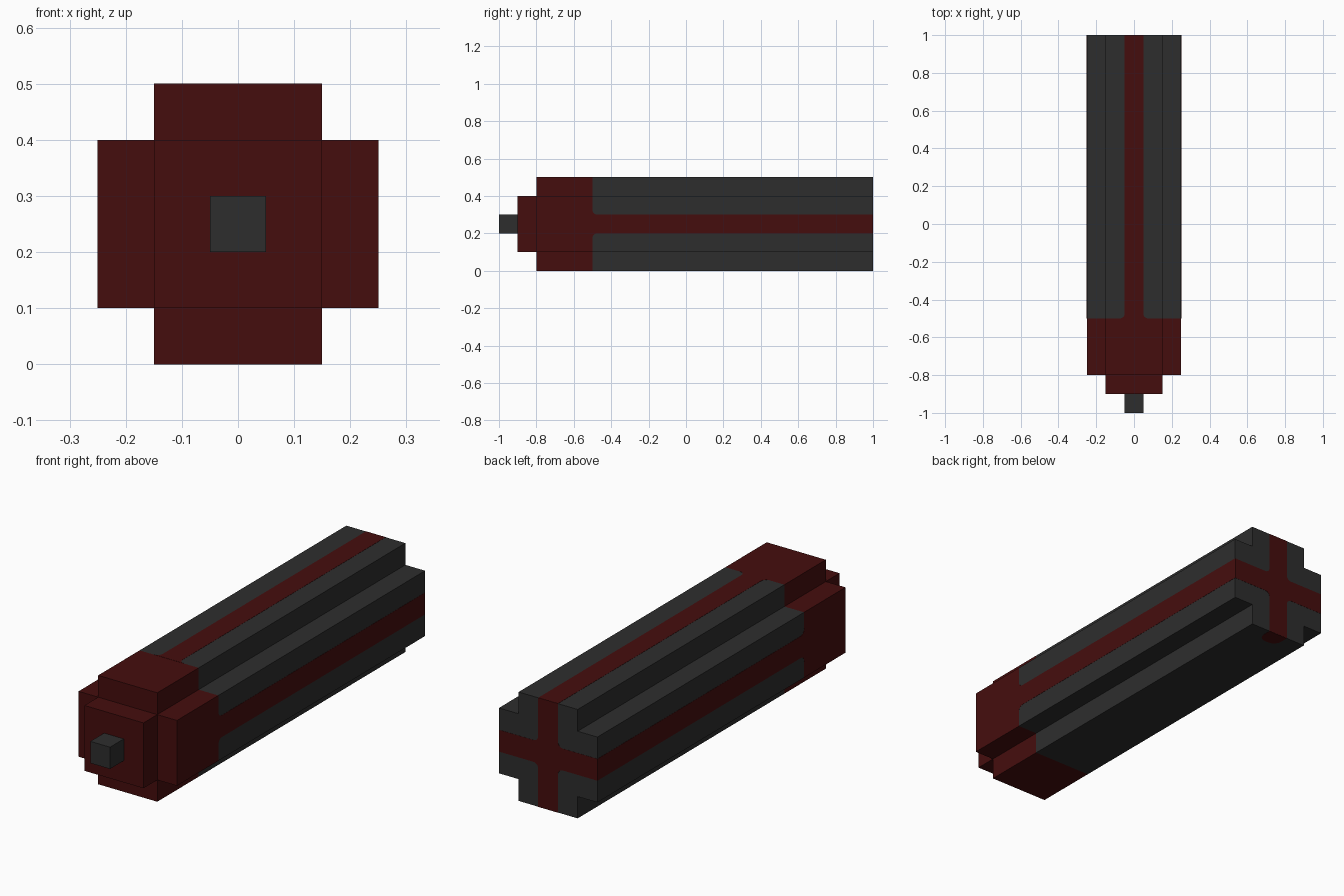
import bpy, bmesh, math
from mathutils import Vector

if "Cube" in bpy.data.objects:
    bpy.data.objects.remove(bpy.data.objects["Cube"])


def material(name, rgb):
    m = bpy.data.materials.new(name)
    m.diffuse_color = (*rgb, 1.0)
    m.use_nodes = True
    m.node_tree.nodes["Principled BSDF"].inputs["Base Color"].default_value = m.diffuse_color
    return m


GREY = material("charcoal grey", (0.027, 0.027, 0.027))
RED = material("dark red", (0.060, 0.004, 0.004))
X, Y, Z = Vector((1, 0, 0)), Vector((0, 1, 0)), Vector((0, 0, 1))
MID = 0.25       # height of the centre axis
PLATE = 0.0008   # how far painted plates stand proud
HALF = 0.05      # half width of a stripe
R = 0.025        # rounding where stripes meet other red areas


def prism(name, outline, origin, u, v, n, depth, mats, cut_y=None):
    """Extrude a 2D outline (in u, v) along n; optionally recolour ahead of cut_y."""
    bm = bmesh.new()
    origin = Vector(origin)
    face = bm.faces.new([bm.verts.new(origin + u * a + v * b) for a, b in outline])
    ext = bmesh.ops.extrude_face_region(bm, geom=[face])
    moved = [g for g in ext["geom"] if isinstance(g, bmesh.types.BMVert)]
    bmesh.ops.translate(bm, verts=moved, vec=n * depth)
    if cut_y is not None:
        bmesh.ops.bisect_plane(bm, geom=bm.verts[:] + bm.edges[:] + bm.faces[:],
                               plane_co=(0, cut_y, 0), plane_no=Y)
        for f in bm.faces:
            f.material_index = 1 if f.calc_center_median().y < cut_y else 0
    bmesh.ops.recalc_face_normals(bm, faces=bm.faces[:])
    mesh = bpy.data.meshes.new(name)
    bm.to_mesh(mesh)
    bm.free()
    for m in mats:
        mesh.materials.append(m)
    ob = bpy.data.objects.new(name, mesh)
    bpy.context.collection.objects.link(ob)
    return ob


def arc(cx, cy, r, a0, a1, steps=5):
    return [(cx + r * math.cos(math.radians(a0 + (a1 - a0) * i / steps)),
             cy + r * math.sin(math.radians(a0 + (a1 - a0) * i / steps)))
            for i in range(steps + 1)]


def four_way(quadrant):
    """Repeat a quadrant of an outline around the centre."""
    pts = []
    for _ in range(4):
        pts += quadrant
        quadrant = [(-b, a) for a, b in quadrant]
    return pts


def square(h):
    return four_way([(h, h)])


# Body with plus-shaped section: grey handle, red head
plus = four_way([(0.25, 0.15), (0.15, 0.15), (0.15, 0.25)])
prism("body", plus, (0, -0.8, MID), X, Z, Y, 1.8, [GREY, RED], cut_y=-0.5)

# Stepped collar and emitter tip at the front
prism("front_collar", square(0.15), (0, -0.9, MID), X, Z, Y, 0.1, [RED])
prism("front_tip", square(0.05), (0, -1.0, MID), X, Z, Y, 0.1, [GREY])

# Long stripes flaring into the red head, on top and both sides
foot = arc(HALF + R, -0.5 + R, R, 180, 270)
stripe = [(HALF, 1.0)] + foot + [(-a, b) for a, b in reversed(foot)] + [(-HALF, 1.0)]
for name, u, n in (("top_stripe", X, Z), ("right_stripe", Z, X), ("left_stripe", Z, -X)):
    prism(name, stripe, Vector((0, 0, MID)) + n * 0.25, u, Y, n, PLATE, [RED])

# Cross on the back end with rounded inner corners
cross = four_way([(0.25, HALF)] + arc(HALF + R, HALF + R, R, 270, 180) + [(HALF, 0.25)])
prism("back_cross", cross, (0, 1.0, MID), X, Z, Y, PLATE, [RED])

# Short rounded tongue where the cross wraps under the body
r = 0.04
half = arc(HALF - r, 0.92 + r, r, 0, -90)
tongue = [(HALF, 1.0)] + half + [(-a, b) for a, b in reversed(half)] + [(-HALF, 1.0)]
prism("bottom_tongue", tongue, (0, 0, 0), X, Y, -Z, PLATE, [RED])
